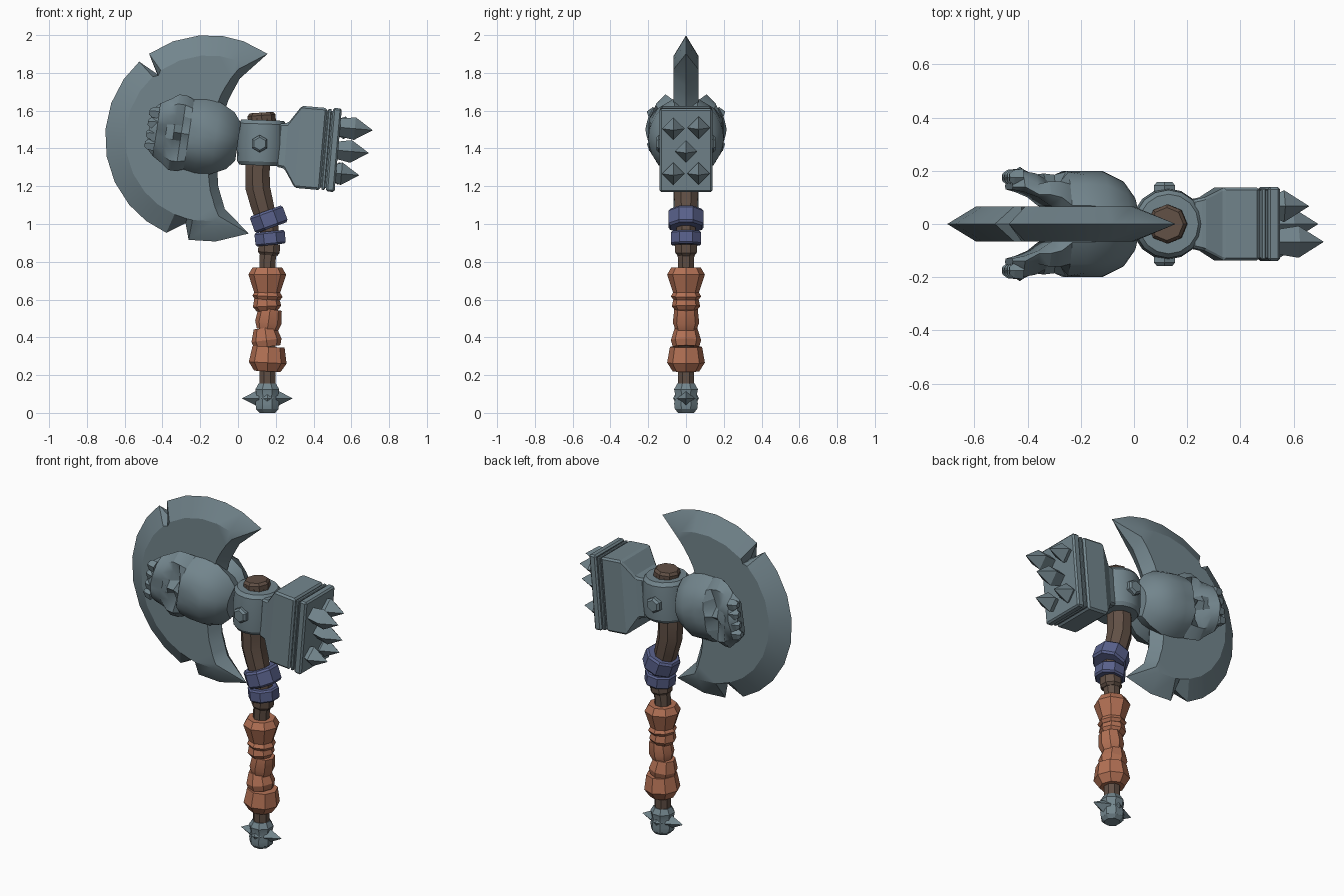
import bpy, bmesh, math
from mathutils import Vector

if "Cube" in bpy.data.objects:
    bpy.data.objects.remove(bpy.data.objects["Cube"], do_unlink=True)


def material(name, rgb):
    mat = bpy.data.materials.new(name)
    mat.use_nodes = True
    mat.diffuse_color = (*rgb, 1)
    mat.node_tree.nodes["Principled BSDF"].inputs["Base Color"].default_value = (*rgb, 1)
    return mat


STEEL = material("blue_grey_steel", (0.17, 0.235, 0.265))
WOOD = material("dark_wood", (0.12, 0.08, 0.06))
LEATHER = material("orange_leather", (0.45, 0.165, 0.09))
CLOTH = material("blue_band", (0.10, 0.12, 0.26))
X, Y, Z = Vector((1, 0, 0)), Vector((0, 1, 0)), Vector((0, 0, 1))


def loft(name, mat, rings, closed=True, caps=True, smooth=28, bevel=0):
    """Skin a row of equally long point rings."""
    bm = bmesh.new()
    rows = [[bm.verts.new(p) for p in ring] for ring in rings]
    count = len(rows[0])
    for a, b in zip(rows, rows[1:]):
        for i in range(count if closed else count - 1):
            j = (i + 1) % count
            bm.faces.new((a[i], a[j], b[j], b[i]))
    if caps:
        bm.faces.new(rows[0])
        bm.faces.new(rows[-1])
    bmesh.ops.remove_doubles(bm, verts=bm.verts, dist=0.0002)
    bmesh.ops.dissolve_degenerate(bm, edges=bm.edges, dist=0.0001)
    bmesh.ops.recalc_face_normals(bm, faces=bm.faces)
    mesh = bpy.data.meshes.new(name)
    bm.to_mesh(mesh)
    bm.free()
    mesh.materials.append(mat)
    obj = bpy.data.objects.new(name, mesh)
    bpy.context.collection.objects.link(obj)
    if bevel:
        mod = obj.modifiers.new("edge_bevel", "BEVEL")
        mod.width, mod.segments = bevel, 1
    elif smooth:
        bpy.ops.object.select_all(action="DESELECT")
        obj.select_set(True)
        bpy.context.view_layer.objects.active = obj
        bpy.ops.object.shade_smooth_by_angle(angle=math.radians(smooth))
    return obj


def ring(center, axis, rx, ry, n=8, phase=0.0):
    turn = Z.rotation_difference(axis)
    angles = [math.tau * (i + phase) / n for i in range(n)]
    return [center + turn @ Vector((rx * math.cos(t), ry * math.sin(t), 0)) for t in angles]


def turned(name, mat, origin, axis, stations, n=8, phase=0.0, **kw):
    """Part along an axis; each station is (distance, radius)."""
    axis = axis.normalized()
    origin = Vector(origin)
    return loft(name, mat, [ring(origin + axis * d, axis, r, r, n, phase) for d, r in stations], **kw)


def box_part(name, mat, origin, axis, stations, **kw):
    """Rectangular part; each station is (distance, half_height, half_depth)."""
    k = math.sqrt(2)
    return loft(name, mat, [ring(origin + axis * d, axis, h * k, w * k, 4, 0.5)
                            for d, h, w in stations], **kw)


def lean(degrees):
    t = math.radians(degrees)
    return Vector((math.sin(t), 0, math.cos(t)))


# Bent wooden handle
path = [(0.155, 0.10, 0.046), (0.155, 0.80, 0.046), (0.165, 0.88, 0.05), (0.165, 0.97, 0.055),
        (0.128, 1.10, 0.066), (0.105, 1.19, 0.07), (0.103, 1.28, 0.07), (0.127, 1.56, 0.07)]
rings = []
for i, (x, z, r) in enumerate(path):
    lo, hi = path[max(i - 1, 0)], path[min(i + 1, len(path) - 1)]
    axis = Vector((hi[0] - lo[0], 0, hi[1] - lo[1])).normalized()
    rings.append(ring(Vector((x, 0, z)), axis, r, r, 8, 0.5))
loft("handle", WOOD, rings)
turned("handle_cap", WOOD, (0.127, 0, 1.54), lean(-4), [(0, 0.074), (0.035, 0.074), (0.05, 0.062)])
turned("handle_collar", WOOD, (0.162, 0, 0.835), lean(4), [(0, 0.05), (0.015, 0.062), (0.06, 0.062)], phase=0.5)

# Blue bands at the bend
for name, pos, tilt, half, r in (("upper_band", (0.163, 0, 1.025), -20, 0.047, 0.1),
                                 ("lower_band", (0.17, 0, 0.925), -6, 0.036, 0.087)):
    turned(name, CLOTH, pos, lean(tilt), [(-half, r * 0.9), (-half * 0.75, r), (half * 0.75, r), (half, r * 0.9)],
           phase=0.5, smooth=0)

# Leather grip wraps: bottom, height, three radii, tilt
wraps = [(0.22, 0.13, 0.07, 0.1, 0.085, 3), (0.35, 0.10, 0.07, 0.08, 0.06, -7), (0.44, 0.11, 0.056, 0.07, 0.062, 8),
         (0.54, 0.07, 0.056, 0.075, 0.065, -3), (0.60, 0.05, 0.068, 0.08, 0.06, 3), (0.635, 0.135, 0.068, 0.1, 0.078, 0)]
for i, (z, h, lower, middle, upper, tilt) in enumerate(wraps):
    peak = 0.72 if i == len(wraps) - 1 else 0.35
    turned(f"grip_wrap_{i + 1}", LEATHER, (0.155, 0, z), lean(tilt),
           [(0, lower), (h * peak, middle), (h, upper)])

# Pommel with side spikes and front studs
turned("pommel", STEEL, (0.155, 0, 0), Z,
       [(0, 0.045), (0.02, 0.064), (0.05, 0.068), (0.085, 0.06), (0.125, 0.068), (0.155, 0.05)], phase=0.5)
for name, axis, reach in (("left", X, 0.135), ("right", -X, 0.135), ("front", -Y, 0.068), ("back", Y, 0.068)):
    turned(f"pommel_spike_{name}", STEEL, (0.155, 0, 0.077), axis,
           [(0.045, 0.046), (reach, 0)] if reach > 0.1 else [(0.05, 0.036), (reach, 0)], n=4, caps=False, smooth=0)

# Central socket and its bolts
turned("head_socket", STEEL, (0.122, 0, 1.31), lean(2),
       [(0, 0.115), (0.02, 0.128), (0.12, 0.134), (0.22, 0.128), (0.24, 0.112)], n=16)
for name, axis in (("front", -Y), ("back", Y)):
    turned(f"bolt_{name}", STEEL, (0.115, 0, 1.425), axis,
           [(0.10, 0.046), (0.145, 0.046), (0.157, 0.034)], n=6, phase=0.5, smooth=0)

# Hammer head, slightly tipped down
base, out = Vector((0.13, 0, 1.425)), lean(95)
box_part("hammer_block", STEEL, base, out,
         [(0.08, 0.115, 0.09), (0.125, 0.12, 0.1), (0.19, 0.218, 0.137), (0.325, 0.218, 0.137)], bevel=0.01)
box_part("hammer_core", STEEL, base, out, [(0.3, 0.205, 0.125), (0.38, 0.205, 0.125)], smooth=0)
box_part("hammer_strip", STEEL, base, out, [(0.331, 0.215, 0.134), (0.349, 0.215, 0.134)], bevel=0.004)
box_part("hammer_plate", STEEL, base, out, [(0.356, 0.222, 0.139), (0.402, 0.222, 0.139)], bevel=0.009)
up = out.cross(Y) * -1 if out.cross(Y).z < 0 else out.cross(Y)
for i, (y, h, tip) in enumerate(((-0.067, 0.122, 0.575), (0.067, 0.122, 0.52), (0, 0, 0.565),
                                 (-0.067, -0.122, 0.525), (0.067, -0.122, 0.51))):
    turned(f"hammer_spike_{i + 1}", STEEL, base + up * h + Y * y, out,
           [(0.395, 0.046), (tip - 0.095, 0.06), (tip, 0)], n=4, smooth=0)

# Crescent blade: ridge, flat and inner bevel around an arc
cx, cz, radius, half = -0.157, 1.453, 0.547, 0.065
notch = {128.5: 0.436, 255: 0.465}
angles = [55, 70, 82, 95, 110, 125, 128.5, 132, 145, 160, 175, 190, 205, 220, 233, 246, 255, 259, 274, 293]
inner = [(1.77, 0.01), (1.66, -0.05), (1.5, -0.1), (1.3, -0.11), (1.2, -0.105), (1.08, -0.07)]


def inner_x(z):
    for (z0, x0), (z1, x1) in zip(inner, inner[1:]):
        if z >= z1 - 1e-6:
            return x0 + (x1 - x0) * (z - z0) / (z1 - z0)
    return inner[-1][1]


def arc_point(degrees, r, y=0.0):
    t = math.radians(degrees)
    return Vector((cx + r * math.cos(t), y, cz + r * math.sin(t)))


rings = []
last = len(angles) - 1
for i, a in enumerate(angles):
    if i in (0, last):
        rings.append([arc_point(a, radius)] * 6)
        continue
    r = notch.get(a, radius)
    z = 1.77 + (1.08 - 1.77) * (i - 1) / (last - 2)
    ridge = Vector((inner_x(z), 0, z))
    flat = arc_point(a, min(0.44, r - 0.01))
    shoulder = ridge + (flat - ridge).normalized() * 0.05
    rings.append([arc_point(a, r), flat - Y * half, shoulder - Y * half,
                  ridge, shoulder + Y * half, flat + Y * half])
loft("axe_blade", STEEL, rings, caps=False, smooth=25)

# Skull ornaments: distance to the teeth, half width, back depth, surface depths from centre to side
fractions = [0, 0.2, 0.45, 0.75, 1]
skull = [(0.00, 0.10, 0.0, (0.10, 0.10, 0.09, 0.07, 0.05)),
         (0.04, 0.15, 0.0, (0.16, 0.155, 0.14, 0.11, 0.06)),
         (0.12, 0.19, 0.0, (0.20, 0.195, 0.18, 0.145, 0.06)),
         (0.20, 0.195, 0.0, (0.20, 0.195, 0.185, 0.15, 0.07)),
         (0.26, 0.185, 0.03, (0.195, 0.20, 0.195, 0.15, 0.07)),
         (0.30, 0.20, 0.05, (0.185, 0.13, 0.14, 0.16, 0.10)),
         (0.34, 0.20, 0.07, (0.19, 0.17, 0.15, 0.16, 0.11)),
         (0.38, 0.17, 0.10, (0.17, 0.185, 0.19, 0.15, 0.11)),
         (0.43, 0.14, 0.12, (0.215, 0.21, 0.20, 0.18, 0.14)),
         (0.47, 0.10, 0.13, (0.185, 0.18, 0.175, 0.165, 0.14))]


def skull_point(s, w, y):
    return Vector((-s + 0.15 * w, y, 1.465 + w + 0.15 * (s - 0.2)))


for side, sign in (("front", -1), ("back", 1)):
    rings = []
    for s, hw, back, depths in skull:
        half_row = list(zip(fractions, depths))
        row = [(-f, d) for f, d in reversed(half_row[1:])] + half_row + [(0.8, back), (-0.8, back)]
        rings.append([skull_point(s, hw * f, sign * d) for f, d in row])
    loft(f"skull_{side}", STEEL, rings, smooth=32)
    for i, w in enumerate((-0.085, -0.03, 0.03, 0.085)):
        turned(f"skull_{side}_tooth_{i + 1}", STEEL, skull_point(0.43, w, sign * 0.175), lean(-82),
               [(0, 0.034), (0.035, 0.03), (0.052, 0.016)], n=5, smooth=0)
